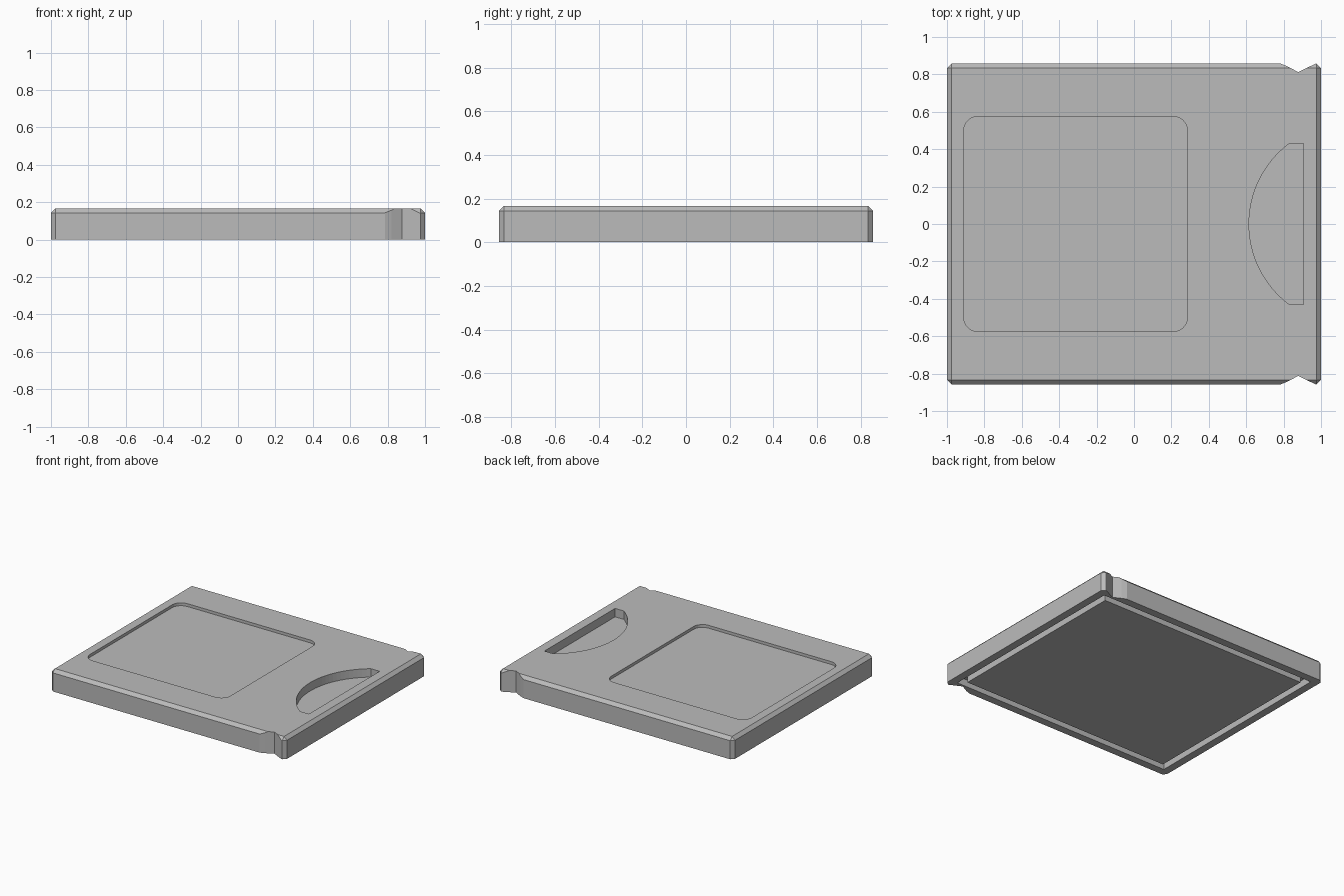
import bpy
import bmesh
import math

HX, HY, TOP, CH = 1.0, 0.857, 0.167, 0.024

if "Cube" in bpy.data.objects:
    bpy.data.objects.remove(bpy.data.objects["Cube"], do_unlink=True)

grey = bpy.data.materials.new("grey plastic")
grey.use_nodes = True
colour = (0.5, 0.5, 0.5, 1.0)
grey.diffuse_color = colour
grey.node_tree.nodes["Principled BSDF"].inputs["Base Color"].default_value = colour


def finish(name, bm):
    bmesh.ops.recalc_face_normals(bm, faces=bm.faces)
    mesh = bpy.data.meshes.new(name)
    bm.to_mesh(mesh)
    bm.free()
    mesh.materials.append(grey)
    ob = bpy.data.objects.new(name, mesh)
    bpy.context.collection.objects.link(ob)
    return ob


def prism(name, outline, z0, z1):
    bm = bmesh.new()
    face = bm.faces.new([bm.verts.new((x, y, z0)) for x, y in outline])
    ext = bmesh.ops.extrude_face_region(bm, geom=[face])
    verts = [g for g in ext["geom"] if isinstance(g, bmesh.types.BMVert)]
    bmesh.ops.translate(bm, verts=verts, vec=(0, 0, z1 - z0))
    return finish(name, bm)


def rounded_rect(x0, x1, y0, y1, r, steps=6):
    corners = [(x1 - r, y1 - r), (x0 + r, y1 - r), (x0 + r, y0 + r), (x1 - r, y0 + r)]
    pts = []
    for i, (cx, cy) in enumerate(corners):
        for k in range(steps + 1):
            a = math.pi / 2 * (i + k / steps)
            pts.append((cx + r * math.cos(a), cy + r * math.sin(a)))
    return pts


def rect(hx, hy):
    return [(-hx, -hy), (hx, -hy), (hx, hy), (-hx, hy)]


def combine(ob, cutter, operation="DIFFERENCE"):
    mod = ob.modifiers.new(cutter.name, "BOOLEAN")
    mod.operation = operation
    mod.solver = "EXACT"
    mod.object = cutter
    bpy.context.view_layer.objects.active = ob
    bpy.ops.object.modifier_apply(modifier=mod.name)
    bpy.data.objects.remove(cutter, do_unlink=True)


# Slab with chamfered top and upright edges
bm = bmesh.new()
for sx in (-1, 1):
    for sy in (-1, 1):
        for z in (0, TOP - CH):
            bm.verts.new((sx * HX, sy * (HY - CH), z))
            bm.verts.new((sx * (HX - CH), sy * HY, z))
        bm.verts.new((sx * (HX - CH), sy * (HY - CH), TOP))
bmesh.ops.convex_hull(bm, input=bm.verts)
bmesh.ops.dissolve_limit(bm, angle_limit=0.01, verts=bm.verts, edges=bm.edges)
body = finish("case_body", bm)

# Shallow label recess
combine(body, prism("label_recess", rounded_rect(-0.91, 0.285, -0.575, 0.575, 0.075),
                    TOP - 0.022, TOP + 0.1))

# Half-moon thumb recess
radius, centre = 0.5375, 1.1525
half = math.asin(0.43 / radius)
arc = []
for k in range(33):
    a = math.pi - half + 2 * half * k / 32
    arc.append((centre + radius * math.cos(a), radius * math.sin(a)))
thumb = arc + [(0.905, -0.43), (0.905, 0.43)]
combine(body, prism("thumb_recess", thumb, TOP - 0.065, TOP + 0.1))

# V notches on both long sides
for s in (-1, 1):
    notch = [(0.785, HY), (0.82, HY - 0.014), (0.878, 0.812), (0.97, HY),
             (0.97, HY + 0.1), (0.785, HY + 0.1)]
    combine(body, prism("side_notch", [(x, s * y) for x, y in notch], -0.1, TOP + 0.1))

# Groove around the base panel underneath
groove = prism("base_groove", rect(HX - 0.06, HY - 0.06), -0.1, 0.055)
combine(groove, prism("base_panel", rect(HX - 0.11, HY - 0.11), -0.2, 0.2))
combine(body, groove)

for face in body.data.polygons:
    face.use_smooth = False
